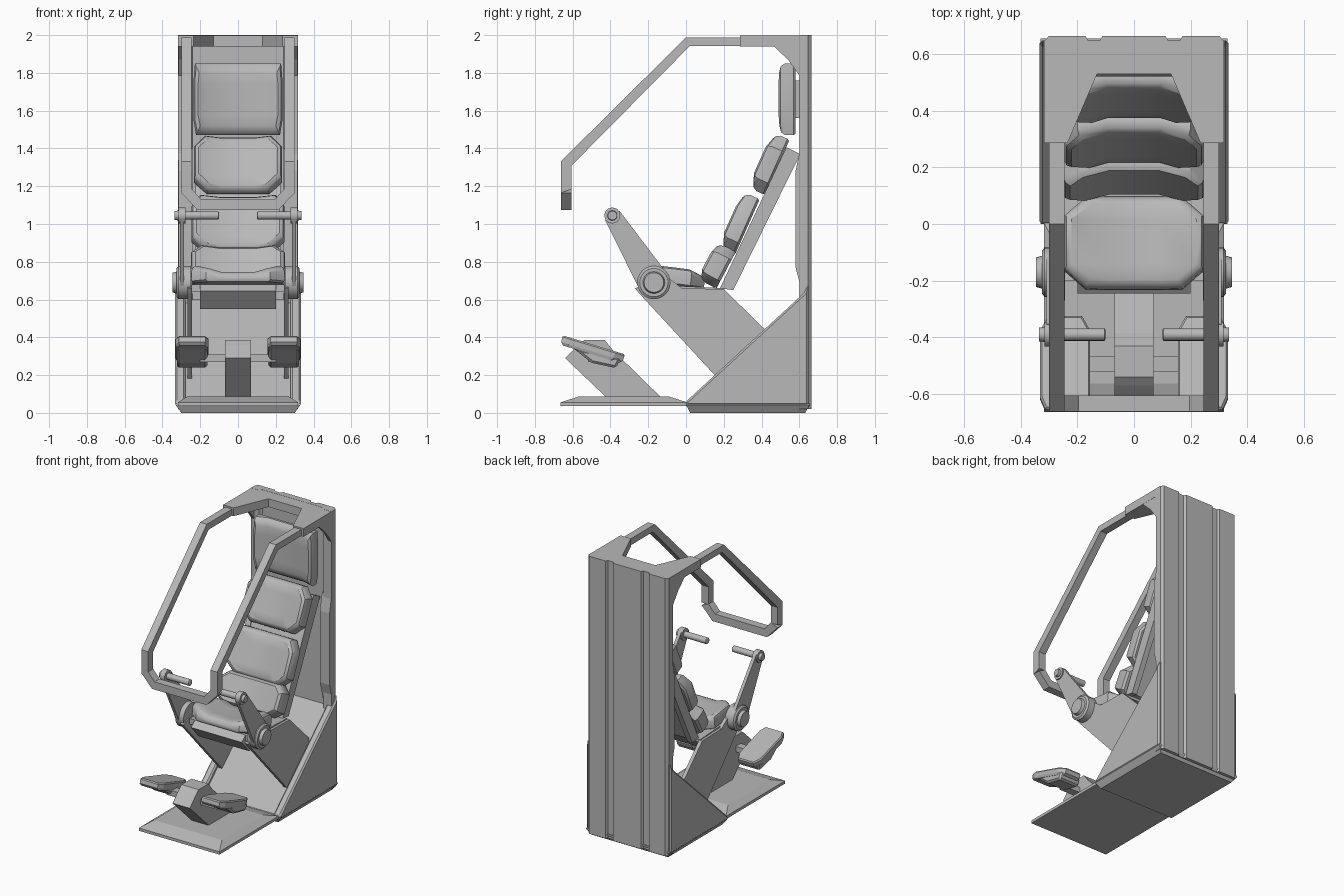
import bpy, bmesh, math
from mathutils import Matrix, Vector

cube = bpy.data.objects.get("Cube")
if cube:
    bpy.data.objects.remove(cube, do_unlink=True)

grey = bpy.data.materials.new("plain_grey")
grey.use_nodes = True
grey.diffuse_color = (0.48, 0.48, 0.48, 1)
grey.node_tree.nodes["Principled BSDF"].inputs["Base Color"].default_value = (0.48, 0.48, 0.48, 1)


def finish(name, bm, mirror=False, bevel=0, smooth=0):
    bmesh.ops.recalc_face_normals(bm, faces=bm.faces)
    mesh = bpy.data.meshes.new(name)
    bm.to_mesh(mesh)
    bm.free()
    mesh.materials.append(grey)
    ob = bpy.data.objects.new(name, mesh)
    bpy.context.collection.objects.link(ob)
    if bevel:
        mod = ob.modifiers.new("Bevel", 'BEVEL')
        mod.width, mod.segments = bevel, 1
    if mirror:
        ob.modifiers.new("Mirror", 'MIRROR')
    if smooth:
        bpy.ops.object.select_all(action='DESELECT')
        ob.select_set(True)
        bpy.context.view_layer.objects.active = ob
        bpy.ops.object.shade_smooth_by_angle(angle=math.radians(smooth))
    return ob


def bridge(bm, a, b):
    for i in range(len(a)):
        j = (i + 1) % len(a)
        bm.faces.new((a[i], a[j], b[j], b[i]))


def prism(name, points, lo, hi, axis='x', **kw):
    """Extrude a flat outline between two positions on an axis."""
    place = {'x': lambda p, d: (d, p[0], p[1]),
             'y': lambda p, d: (p[0], d, p[1]),
             'z': lambda p, d: (p[0], p[1], d)}[axis]
    bm = bmesh.new()
    a = [bm.verts.new(place(p, lo)) for p in points]
    b = [bm.verts.new(place(p, hi)) for p in points]
    bm.faces.new(a)
    bm.faces.new(b)
    bridge(bm, a, b)
    return finish(name, bm, **kw)


def both_sides(points):
    """Complete a half outline by reflecting it in x."""
    return points + [(-x, v) for x, v in reversed(points)]


def loft(name, outline, levels, matrix, **kw):
    """Stack scaled copies of an outline: levels are (height, scale x, scale y)."""
    bm = bmesh.new()
    rings = [[bm.verts.new(matrix @ Vector((x * sx, y * sy, h))) for x, y in outline]
             for h, sx, sy in levels]
    for a, b in zip(rings, rings[1:]):
        bridge(bm, a, b)
    bm.faces.new(rings[0])
    bm.faces.new(rings[-1])
    return finish(name, bm, **kw)


def turned(name, y, z, levels, sides=24):
    """Round part on the x axis, mirrored: levels are (x, radius)."""
    ring = [(math.cos(math.tau * i / sides), math.sin(math.tau * i / sides)) for i in range(sides)]
    m = Matrix.Translation((0, y, z)) @ Matrix.Rotation(math.pi / 2, 4, 'Y')
    return loft(name, ring, [(x, r, r) for x, r in levels], m, mirror=True, smooth=35)


def cushion(name, y, z, tilt, w, h, depth, top, bottom, hollow=0.04, mid=0.1, squeeze=0.82):
    """Padded block with tapered ends and side bolsters; y, z is the back centre."""
    t = math.radians(tilt)
    up = Vector((0, math.sin(t), math.cos(t)))
    out = Vector((0, -math.cos(t), math.sin(t)))
    rows = [(h / 2, top), (h * 0.28, w), (-h * 0.3, w), (-h / 2, bottom)]
    bm = bmesh.new()

    def grid(sx, sv, d, bulge):
        return [[bm.verts.new(Vector((x * sx, y, z)) + up * (v * sv)
                 + out * (d + bulge * max(0, abs(x) - mid) / (w - mid)))
                 for x in (-half, -mid, mid, half)] for v, half in rows]

    def border(g):
        return g[0] + [g[1][3], g[2][3]] + g[3][::-1] + [g[2][0], g[1][0]]

    layers = [grid(0.95, 0.96, 0, 0), grid(1, 1, depth * 0.2, 0), grid(1, 1, depth * 0.5, hollow),
              grid(0.97, 0.92, depth * 0.85, hollow), grid(0.9, squeeze, depth, hollow)]
    for a, b in zip(layers, layers[1:]):
        bridge(bm, border(a), border(b))
    for g in (layers[0], layers[-1]):
        for r in range(3):
            for c in range(3):
                bm.faces.new((g[r][c], g[r][c + 1], g[r + 1][c + 1], g[r + 1][c]))
    bmesh.ops.delete(bm, geom=[v for v in bm.verts if not v.link_faces], context='VERTS')
    return finish(name, bm, smooth=35)


# Back shell with grooves behind and a recess in front
shell = [(0.24, 0.62), (0.255, 0.60), (0.317, 0.60), (0.317, 0.645), (0.3, 0.664), (0.172, 0.664),
         (0.162, 0.648), (0.12, 0.648), (0.11, 0.664)]
prism("back_shell", both_sides(shell), 0.02, 2.0, 'z')
prism("shell_bulge", [(0.62, 0.62), (0.58, 0.77), (0.58, 1.28), (0.605, 1.4), (0.64, 1.4), (0.64, 0.62)],
      0.24, 0.316, mirror=True)

# Top cap with its tapered opening, and thin corner braces
cap = [(0.13, 0.53), (0.235, 0.285), (0.317, 0.285), (0.317, 0.642)]
prism("top_cap", both_sides(cap), 1.94, 1.999, 'z')
prism("cap_brace", [(0.46, 1.945), (0.54, 1.87), (0.605, 1.78), (0.62, 1.945)], 0.295, 0.316, mirror=True)

# Overhead frame
prism("overhead_bar", [(0.3, 1.988), (0, 1.988), (-0.662, 1.332), (-0.662, 1.165), (-0.605, 1.185),
                       (-0.605, 1.31), (0.02, 1.942), (0.3, 1.942)], 0.246, 0.3, mirror=True)
bow = [(0.195, 1.13), (0.246, 1.188), (0.3, 1.165), (0.215, 1.075)]
prism("overhead_crossbar", both_sides(bow), -0.662, -0.605, 'y')

# Wedge base with a chamfered foot and raised side rims
prism("base_rim", [(0, 0.04), (0.648, 0.04), (0.648, 0.68), (0.625, 0.635), (0, 0.06)],
      0.278, 0.333, mirror=True, bevel=0.01)
prism("base_ramp", [(0.01, 0.035), (0.64, 0.035), (0.64, 0.62), (0.02, 0.045)], -0.285, 0.285)
foot = [(-0.33, -0.327), (0.33, -0.327), (0.33, 0.327), (-0.33, 0.327)]
loft("base_foot", foot, [(0, 0.91, 0.93), (0.042, 1, 1), (0.05, 1, 1)], Matrix.Translation((0, 0.327, 0)))

# Floor plate
rect = [(-0.318, -0.335), (0.318, -0.335), (0.318, 0.335), (-0.318, 0.335)]
loft("floor_plate", rect, [(0.036, 1, 1), (0.056, 1, 1), (0.088, 0.84, 0.7)],
     Matrix.Translation((0, -0.329, 0)))

# Seat frame
prism("seat_side_plate", [(-0.27, 0.66), (-0.25, 0.635), (0.17, 0.18), (0.42, 0.42), (0.42, 0.44),
                          (0.2, 0.655), (-0.02, 0.66), (-0.1, 0.72)], 0.243, 0.268, mirror=True)
prism("seat_pan", [(-0.245, 0.645), (-0.16, 0.55), (0.1, 0.55), (0.19, 0.655), (-0.2, 0.68)], -0.2, 0.2)
prism("seat_tray", [(-0.2, 0.64), (0.2, 0.64), (0.2, 0.66), (-0.2, 0.68)], -0.25, 0.25)
prism("backrest_board", [(0.185, 0.66), (0.23, 0.66), (0.58, 1.375), (0.53, 1.39)], -0.2, 0.2)
prism("backrest_rail", [(0.18, 0.66), (0.25, 0.65), (0.605, 1.37), (0.532, 1.407)], 0.185, 0.225,
      mirror=True)

# Cushions
cushion("seat_cushion", -0.07, 0.675, 97, 0.245, 0.33, 0.055, 0.165, 0.17)
cushion("lumbar_cushion", 0.212, 0.755, 28, 0.25, 0.22, 0.075, 0.2, 0.19)
cushion("middle_back_cushion", 0.325, 0.985, 24, 0.245, 0.32, 0.06, 0.2, 0.175)
cushion("upper_back_cushion", 0.483, 1.3, 24, 0.232, 0.32, 0.06, 0.175, 0.165)
cushion("headrest", 0.58, 1.66, 0, 0.235, 0.38, 0.06, 0.228, 0.222, hollow=0.03, mid=0.15, squeeze=0.74)
prism("headrest_mount", [(0.57, 1.56), (0.63, 1.56), (0.63, 1.76), (0.57, 1.76)], -0.12, 0.12)

# Control levers on round hubs
turned("lever_hub", -0.17, 0.69, [(0.25, 0.088), (0.315, 0.088), (0.325, 0.075), (0.325, 0.058),
                                  (0.346, 0.052)])
prism("lever_arm", [(-0.428, 1.02), (-0.242, 0.645), (-0.098, 0.735), (-0.352, 1.07)], 0.285, 0.308,
      mirror=True)
turned("lever_cap", -0.39, 1.045, [(0.278, 0.042), (0.316, 0.042), (0.316, 0.026), (0.335, 0.024)])
turned("lever_grip", -0.39, 1.045, [(0.1, 0.016), (0.104, 0.022), (0.3, 0.022)], 16)

# Footrest
prism("footrest_column", [(-0.42, 0.08), (-0.64, 0.29), (-0.57, 0.36), (-0.54, 0.385), (-0.43, 0.385),
                          (-0.385, 0.33), (-0.13, 0.08)], -0.068, 0.068)
prism("footrest_crossbar", [(-0.52, 0.27), (-0.465, 0.27), (-0.465, 0.31), (-0.52, 0.31)], -0.2, 0.2)
pad = [(0.088, 0.12), (0.06, 0.172), (-0.06, 0.172), (-0.088, 0.12),
       (-0.088, -0.13), (-0.07, -0.172), (0.07, -0.172), (0.088, -0.13)]
loft("foot_pedal", pad, [(-0.025, 0.95, 0.9), (-0.01, 1, 0.99), (0.018, 1, 1), (0.026, 0.93, 0.96)],
     Matrix.Translation((0.243, -0.495, 0.335)) @ Matrix.Rotation(math.radians(-17), 4, 'X'), mirror=True)
prism("pedal_block", [(-0.6, 0.345), (-0.5, 0.265), (-0.37, 0.237), (-0.345, 0.29)], 0.162, 0.324,
      mirror=True, bevel=0.012)
